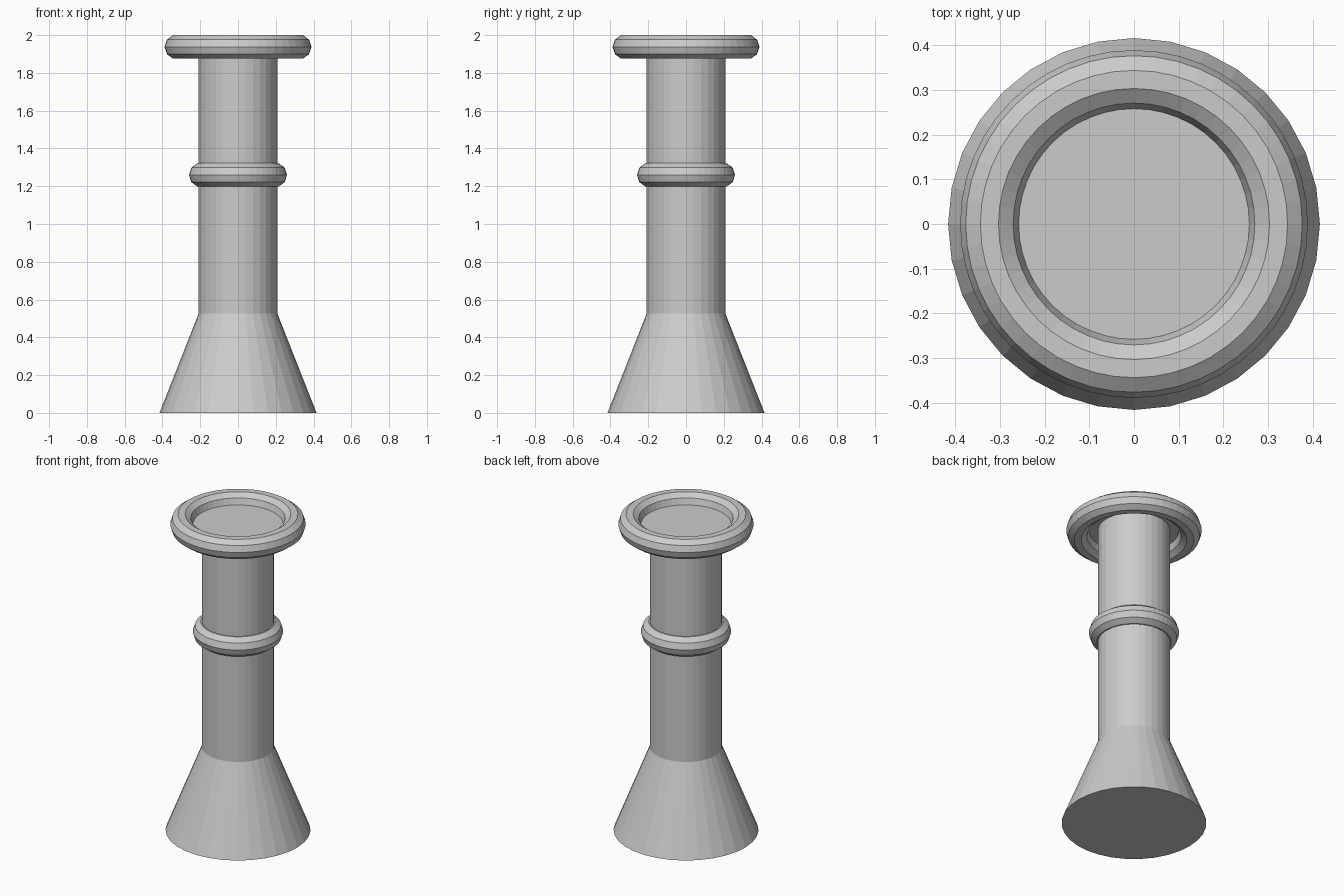
import bpy
import bmesh
from math import cos, sin, tau

if "Cube" in bpy.data.objects:
    bpy.data.objects.remove(bpy.data.objects["Cube"])


def finish(name, bm):
    bmesh.ops.recalc_face_normals(bm, faces=bm.faces)
    mesh = bpy.data.meshes.new(name)
    bm.to_mesh(mesh)
    bm.free()
    ob = bpy.data.objects.new(name, mesh)
    bpy.context.collection.objects.link(ob)
    return ob


def circle(bm, r, z, n):
    return [bm.verts.new((r * cos(tau * i / n), r * sin(tau * i / n), z))
            for i in range(n)]


def bridge(bm, a, b):
    n = len(a)
    for i in range(n):
        j = (i + 1) % n
        bm.faces.new((a[i], a[j], b[j], b[i]))


def column(name, profile, n=32):
    bm = bmesh.new()
    loops = [circle(bm, r, z, n) for r, z in profile]
    for a, b in zip(loops, loops[1:]):
        bridge(bm, a, b)
    bm.faces.new(loops[0])
    bm.faces.new(loops[-1])
    return finish(name, bm)


def ring(name, major, minor, z, n=48, m=10):
    bm = bmesh.new()
    loops = [circle(bm, major + minor * cos(tau * k / m),
                    z + minor * sin(tau * k / m), n) for k in range(m)]
    for k in range(m):
        bridge(bm, loops[k], loops[(k + 1) % m])
    return finish(name, bm)


# Flared foot and straight shaft
column("pedestal_shaft", [(0.416, 0), (0.208, 0.527), (0.208, 1.937)])

# Collar around the shaft and rim of the top
ring("shaft_collar", 0.194, 0.0655, 1.26)
ring("top_rim", 0.3235, 0.0655, 1.9377)

# Thin plate closing the rim
bm = bmesh.new()
bm.faces.new(circle(bm, 0.258, 1.9377, 48))
finish("top_plate", bm)
